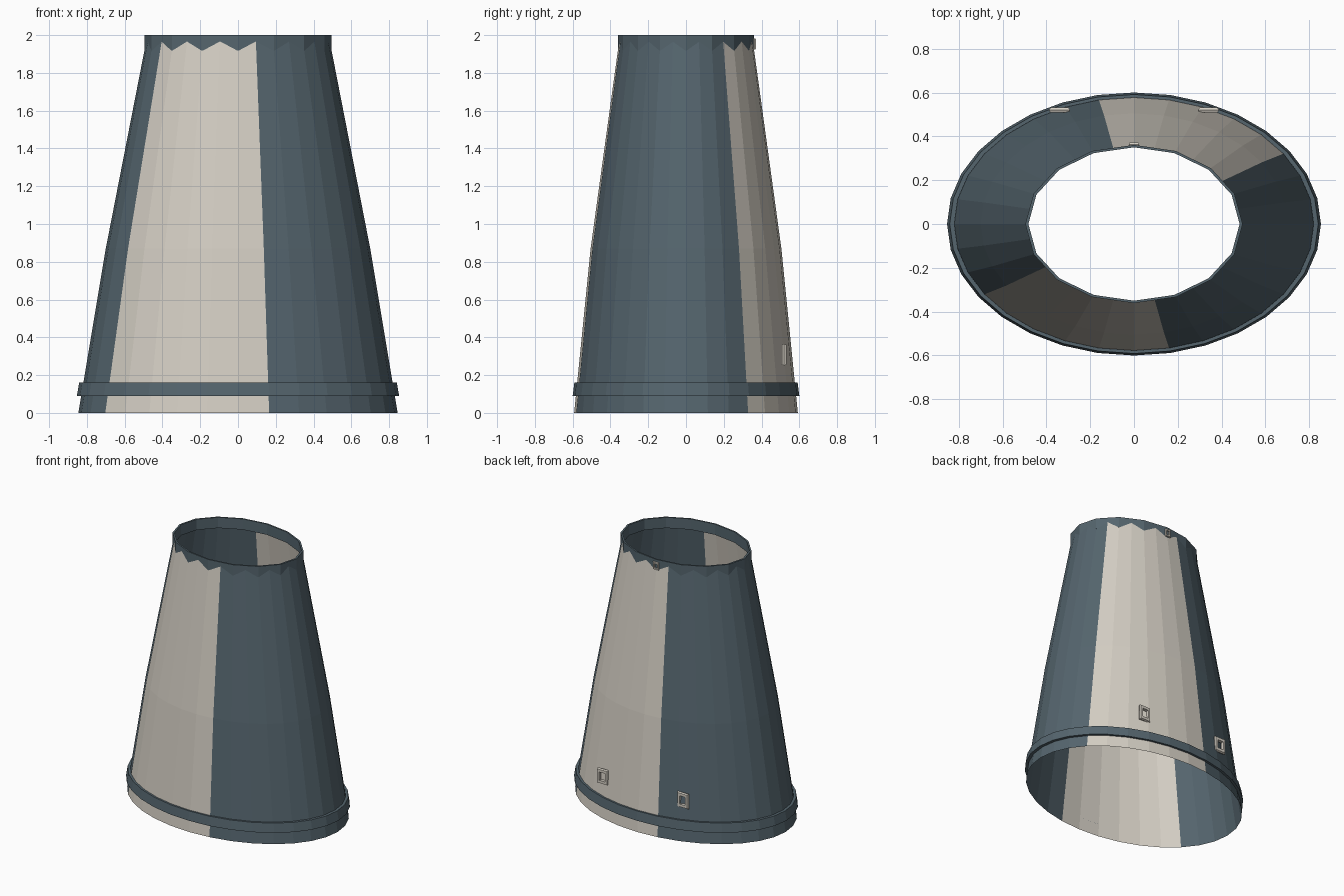
import bpy, bmesh, math

if "Cube" in bpy.data.objects:
    bpy.data.objects.remove(bpy.data.objects["Cube"])


def material(name, color):
    m = bpy.data.materials.new(name)
    m.diffuse_color = (*color, 1)
    m.use_nodes = True
    m.node_tree.nodes["Principled BSDF"].inputs["Base Color"].default_value = m.diffuse_color
    return m


SLATE = material("slate", (0.09, 0.13, 0.155))
CREAM = material("cream", (0.66, 0.62, 0.55))


def loft(name, loops, mats, closed=False, pick=None):
    """Skin a list of equal-length point loops; pick(i) gives the material of column i."""
    bm = bmesh.new()
    rings = [[bm.verts.new(p) for p in loop] for loop in loops]
    n = len(rings[0])
    pairs = list(zip(rings, rings[1:]))
    if closed:
        pairs.append((rings[-1], rings[0]))
    for a, b in pairs:
        for i in range(n):
            j = (i + 1) % n
            f = bm.faces.new((a[i], a[j], b[j], b[i]))
            f.material_index = pick(i) if pick else 0
    bmesh.ops.recalc_face_normals(bm, faces=bm.faces)
    me = bpy.data.meshes.new(name)
    bm.to_mesh(me)
    bm.free()
    for m in mats:
        me.materials.append(m)
    ob = bpy.data.objects.new(name, me)
    bpy.context.collection.objects.link(ob)
    return ob


def ellipse(rx, ry, z, n):
    return [(rx * math.cos(2 * math.pi * i / n), ry * math.sin(2 * math.pi * i / n), z)
            for i in range(n)]


def rect(x, y, z, hw, hh):
    return [(x + sx * hw, y, z + sz * hh) for sx, sz in ((-1, -1), (1, -1), (1, 1), (-1, 1))]


# Tapered open tube with two opposite cream panels
loft("tapered_body",
     [ellipse(0.845, 0.592, 0, 32), ellipse(0.70, 0.505, 0.87, 32), ellipse(0.486, 0.354, 1.967, 32)],
     [SLATE, CREAM], pick=lambda i: 1 if 3 <= i % 16 <= 8 else 0)

# Raised band near the hem
loft("hem_band",
     [ellipse(0.831, 0.583, 0.09, 32), ellipse(0.853, 0.600, 0.09, 32),
      ellipse(0.841, 0.591, 0.16, 32), ellipse(0.820, 0.577, 0.16, 32)], [SLATE], closed=True)

# Faceted collar around the top opening
loft("top_collar",
     [ellipse(0.482, 0.350, 1.918, 16), ellipse(0.496, 0.361, 1.918, 16),
      ellipse(0.496, 0.361, 2.0, 16), ellipse(0.482, 0.350, 2.0, 16)], [SLATE], closed=True)


# Small rectangular buckle frames on the back
def buckle(name, x, y, z, hw, hh, d):
    loft(name, [rect(x, y, z, hw * 0.85, hh * 0.9), rect(x, y + d * 0.5, z, hw, hh),
                rect(x, y + d, z, hw * 0.85, hh * 0.9),
                rect(x, y + d, z, hw * 0.5, hh * 0.55), rect(x, y, z, hw * 0.5, hh * 0.55)],
         [CREAM], closed=True)


for side, sx in (("left", -1), ("right", 1)):
    buckle("buckle_" + side, sx * 0.34, 0.508, 0.308, 0.048, 0.058, 0.024)
buckle("buckle_top", 0, 0.356, 1.953, 0.024, 0.03, 0.015)
